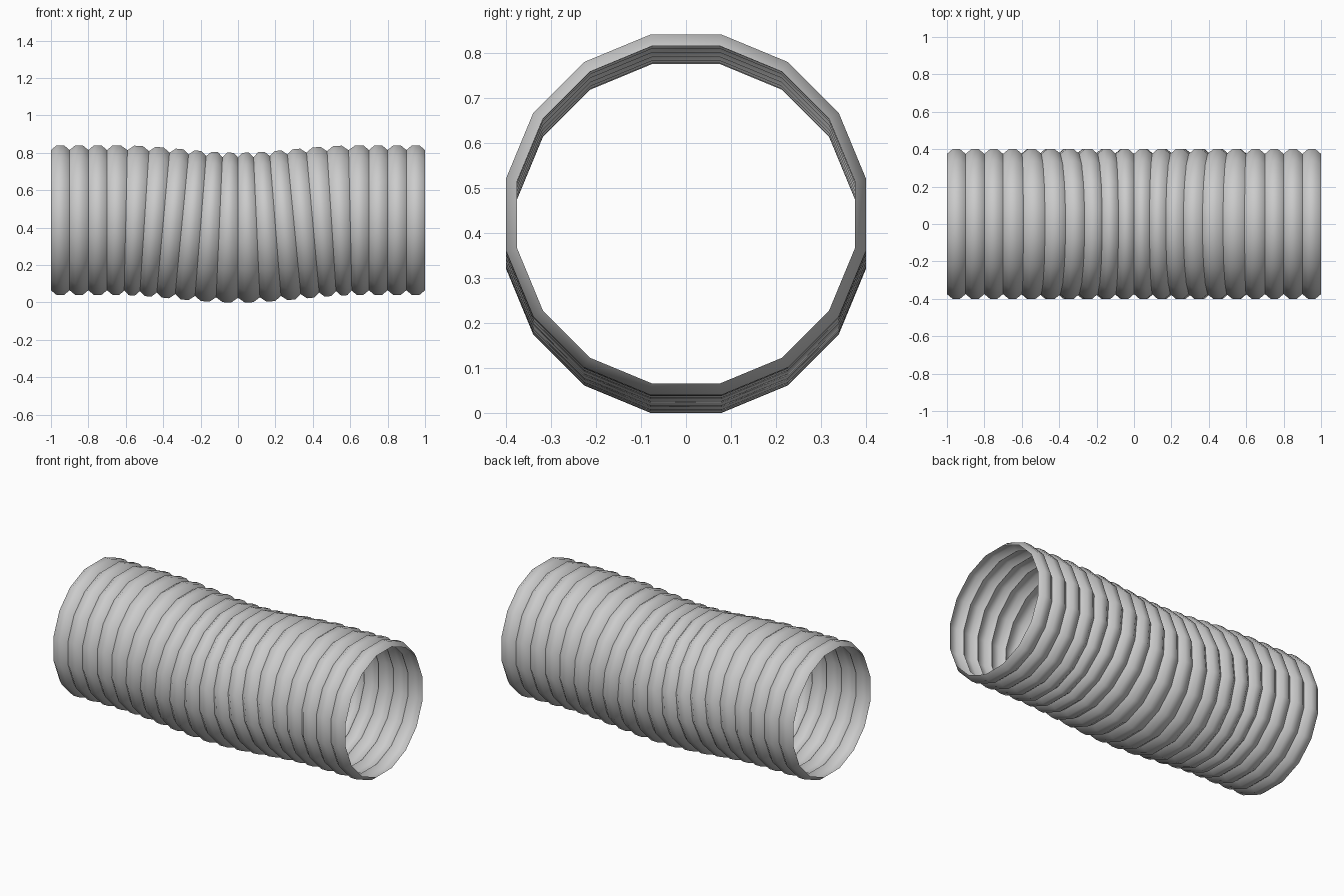
import bpy, bmesh, math

if "Cube" in bpy.data.objects:
    bpy.data.objects.remove(bpy.data.objects["Cube"])

SIDES, RIDGES, PITCH = 16, 20, 0.1
SAG, HALF = 0.04, 0.65           # depth and half-length of the sag
K = 1 / math.cos(math.pi / SIDES)  # flat-to-flat radius -> corner radius


def centre(x):
    """Height of the hose axis and its slope at x."""
    if abs(x) >= HALF:
        return 0.44, 0.0
    a = math.pi * x / HALF
    return 0.44 - SAG / 2 * (1 + math.cos(a)), SAG / 2 * math.pi / HALF * math.sin(a)


# Corrugated profile: valley, two crest points, repeated along the axis
stations = []
for i in range(RIDGES):
    x0 = -1 + i * PITCH
    stations += [(x0, 0.375), (x0 + 0.03, 0.40), (x0 + 0.07, 0.40)]
stations.append((1.0, 0.375))

# Rings kept square to the sagging axis
bm = bmesh.new()
rings = []
for x, r in stations:
    z, slope = centre(x)
    t = math.atan(slope)
    ring = []
    for j in range(SIDES):
        a = 2 * math.pi * (j + 0.5) / SIDES
        y, h = r * K * math.cos(a), r * K * math.sin(a)
        ring.append(bm.verts.new((x - h * math.sin(t), y, z + h * math.cos(t))))
    rings.append(ring)

# Open-ended thin wall
for a, b in zip(rings, rings[1:]):
    for j in range(SIDES):
        k = (j + 1) % SIDES
        bm.faces.new((a[j], a[k], b[k], b[j]))
bmesh.ops.recalc_face_normals(bm, faces=bm.faces)

mesh = bpy.data.meshes.new("corrugated_hose")
bm.to_mesh(mesh)
bm.free()
hose = bpy.data.objects.new("corrugated_hose", mesh)
bpy.context.collection.objects.link(hose)

mat = bpy.data.materials.new("light grey")
mat.diffuse_color = (0.6, 0.6, 0.6, 1)
mat.use_nodes = True
mat.node_tree.nodes["Principled BSDF"].inputs["Base Color"].default_value = mat.diffuse_color
mesh.materials.append(mat)

# Smooth crests, sharp valleys
bpy.context.view_layer.objects.active = hose
hose.select_set(True)
bpy.ops.object.shade_smooth_by_angle(angle=math.radians(50))
